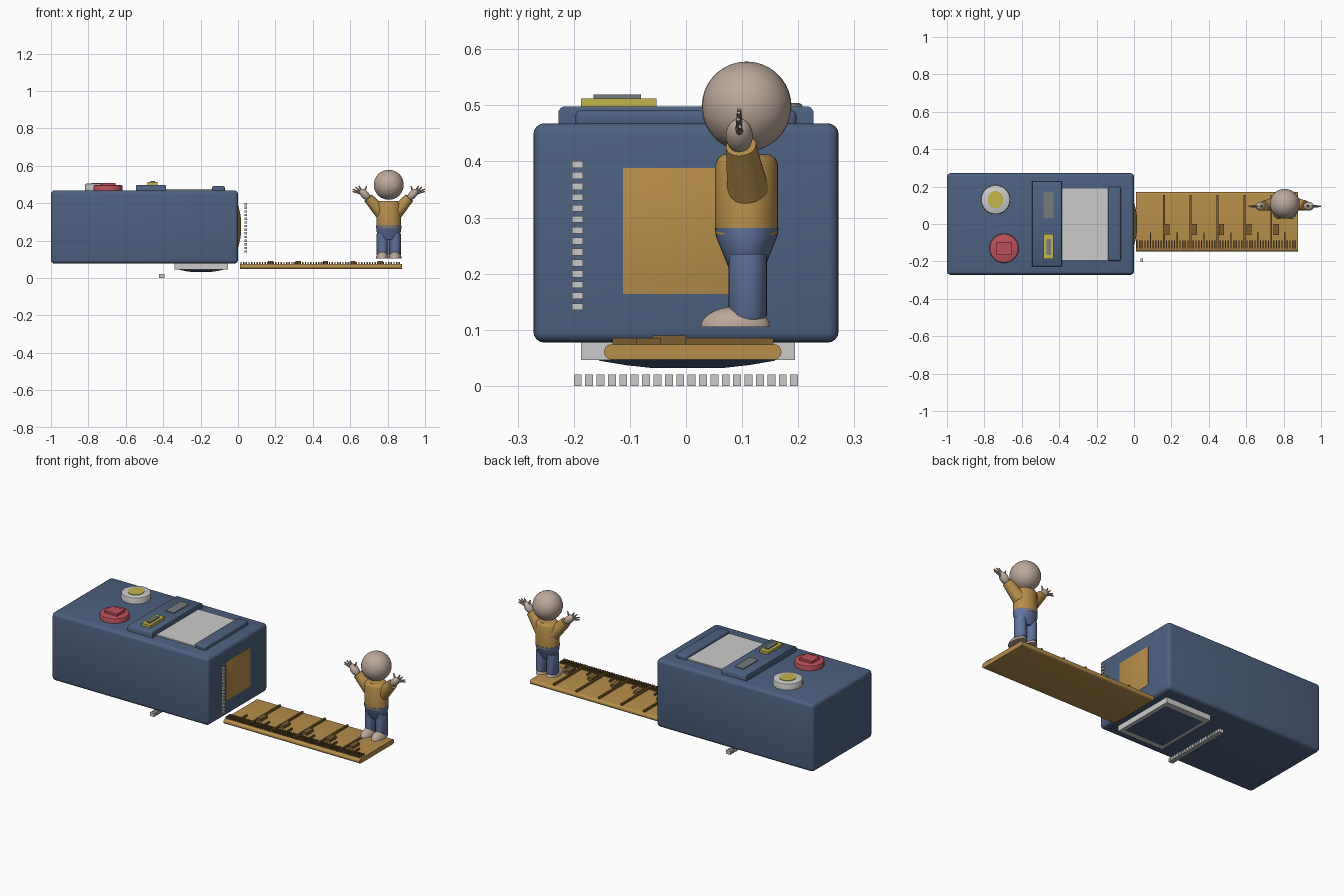
import bpy, bmesh, math
from mathutils import Vector, Matrix

if "Cube" in bpy.data.objects:
    bpy.data.objects.remove(bpy.data.objects["Cube"])

def material(name, rgb):
    m = bpy.data.materials.new(name)
    m.diffuse_color = (*rgb, 1)
    m.use_nodes = True
    m.node_tree.nodes["Principled BSDF"].inputs["Base Color"].default_value = m.diffuse_color
    return m

BLUE = material("casing_blue", (0.075, 0.12, 0.22))
WOOD = material("amber", (0.48, 0.27, 0.07))
DARK = material("dark_amber", (0.20, 0.11, 0.03))
RED = material("red", (0.50, 0.08, 0.10))
YELLOW = material("yellow", (0.55, 0.47, 0.07))
SKIN = material("skin", (0.50, 0.39, 0.32))
JEANS = material("trouser_blue", (0.12, 0.17, 0.34))
SLATE = material("slate", (0.18, 0.20, 0.22))
GREY = None

def finish(name, bm, mat, smooth=True):
    bmesh.ops.recalc_face_normals(bm, faces=bm.faces)
    me = bpy.data.meshes.new(name)
    bm.to_mesh(me)
    bm.free()
    ob = bpy.data.objects.new(name, me)
    bpy.context.collection.objects.link(ob)
    if mat:
        me.materials.append(mat)
    if smooth:
        bpy.ops.object.select_all(action='DESELECT')
        ob.select_set(True)
        bpy.context.view_layer.objects.active = ob
        bpy.ops.object.shade_smooth_by_angle(angle=math.radians(35))
    return ob

def add_box(bm, lo, hi):
    lo, hi = Vector(lo), Vector(hi)
    m = Matrix.Translation((lo + hi) / 2) @ Matrix.Diagonal((*(hi - lo), 1))
    bmesh.ops.create_cube(bm, size=1, matrix=m)

def box(name, lo, hi, mat, bevel=0, segs=4, axis=None):
    """Box with rounded edges; axis limits rounding to edges along that axis."""
    bm = bmesh.new()
    add_box(bm, lo, hi)
    if bevel:
        edges = [e for e in bm.edges if axis is None or
                 abs(e.verts[0].co[axis] - e.verts[1].co[axis]) > 1e-5]
        bmesh.ops.bevel(bm, geom=edges, offset=bevel, segments=segs,
                        profile=0.5, affect='EDGES')
    return finish(name, bm, mat)

def loft(name, centre, rings, mat, n=32):
    """Stack of elliptical rings (z, rx, ry), capped."""
    bm = bmesh.new()
    loops = [[bm.verts.new((centre[0] + rx * math.cos(2 * math.pi * i / n),
                            centre[1] + ry * math.sin(2 * math.pi * i / n), z))
              for i in range(n)] for z, rx, ry in rings]
    for a, b in zip(loops, loops[1:]):
        for i in range(n):
            j = (i + 1) % n
            bm.faces.new((a[i], a[j], b[j], b[i]))
    bm.faces.new(loops[0])
    bm.faces.new(loops[-1])
    return finish(name, bm, mat)

def pillow(name, origin, u, v, w, levels, mat):
    """Square dome: levels are (scale, height) pairs along w."""
    bm = bmesh.new()
    o, u, v, w = map(Vector, (origin, u, v, w))
    loops = [[bm.verts.new(o + u * s * a + v * s * b + w * h)
              for a, b in ((-1, -1), (1, -1), (1, 1), (-1, 1))] for s, h in levels]
    for a, b in zip(loops, loops[1:]):
        for i in range(4):
            j = (i + 1) % 4
            bm.faces.new((a[i], a[j], b[j], b[i]))
    bm.faces.new(loops[0])
    bm.faces.new(loops[-1])
    return finish(name, bm, mat)

def ellipsoid(name, c, r, mat, rot=None):
    bm = bmesh.new()
    m = Matrix.Translation(c) @ (rot or Matrix()) @ Matrix.Diagonal((*r, 1))
    bmesh.ops.create_uvsphere(bm, u_segments=32, v_segments=18, radius=1, matrix=m)
    return finish(name, bm, mat)

def add_rod(bm, p, q, r1, r2, n=24):
    p, q = Vector(p), Vector(q)
    rot = (q - p).to_track_quat('Z', 'Y').to_matrix().to_4x4()
    bmesh.ops.create_cone(bm, cap_ends=True, segments=n, radius1=r1, radius2=r2,
                          depth=(q - p).length, matrix=Matrix.Translation((p + q) / 2) @ rot)

# Casing with bulged sensor window
box("casing", (-1, -0.272, 0.077), (0, 0.272, 0.468), BLUE, 0.02)
pillow("sensor_window", (0, 0, 0.276), (0, 0.112, 0), (0, 0, 0.112), (1, 0, 0),
       [(1, -0.005), (1, 0.001), (0.8, 0.007), (0.6, 0.012), (0.35, 0.016), (0.05, 0.017)], WOOD)

# Display and the two raised bars beside it
box("display", (-0.39, -0.193, 0.46), (-0.135, 0.19, 0.475), GREY)
pillow("button_bar", (-0.465, 0, 0.46), (0.08, 0, 0), (0, 0.227, 0), (0, 0, 1),
       [(1, 0), (1, 0.03), (0.985, 0.035), (0.965, 0.0375)], BLUE)
box("display_bar", (-0.14, -0.197, 0.46), (-0.07, 0.197, 0.491), BLUE, 0.01)

# Rectangular keys
box("start_key", (-0.485, -0.187, 0.49), (-0.43, -0.053, 0.512), YELLOW)
box("start_key_pad", (-0.468, -0.165, 0.51), (-0.445, -0.08, 0.519), SLATE)
box("mode_key", (-0.485, 0.032, 0.49), (-0.43, 0.17, 0.502), SLATE)

# Round keys with plain raised pads
for name, c, r, top, mat in (("clear_key", (-0.74, 0.13), 0.078, 0.504, GREY),
                             ("enter_key", (-0.695, -0.13), 0.078, 0.496, RED)):
    loft(name, c, [(0.46, r, r), (top - 0.006, r, r), (top - 0.002, r - 0.002, r - 0.002),
                   (top, r - 0.006, r - 0.006)], mat, 48)
loft("clear_key_pad", (-0.74, 0.13), [(0.50, 0.042, 0.046), (0.507, 0.042, 0.046)], YELLOW)
box("enter_key_pad", (-0.735, -0.165, 0.49), (-0.655, -0.095, 0.509), RED)

# Underside window frame and lens
box("underside_frame", (-0.34, -0.187, 0.046), (-0.053, 0.194, 0.09), GREY)
pillow("underside_lens", (-0.197, 0.002, 0.046), (0.122, 0, 0), (0, 0.157, 0), (0, 0, -1),
       [(1, -0.01), (1, 0.001), (0.7, 0.009), (0.38, 0.0145)], BLUE)

# Plain dashes marking the end face and the underside
bm = bmesh.new()
for i in range(14):
    z = 0.135 + i * 0.0195
    add_box(bm, (0.036, -0.203, z), (0.048, -0.184, z + 0.012))
finish("end_face_dashes", bm, GREY, False)
bm = bmesh.new()
for i in range(20):
    y = -0.2 + i * 0.0203
    add_box(bm, (-0.422, y, 0.0), (-0.394, y + 0.014, 0.02))
finish("underside_dashes", bm, GREY, False)

# Ruler board with rounded long edges
box("ruler", (0.01, -0.146, 0.047), (0.876, 0.17, 0.074), WOOD, 0.0133, 5, axis=0)

# Ruler ticks: ten per division, longer at halves and full divisions
bm = bmesh.new()
for i in range(60):
    x = 0.016 + i * 0.01435
    end, w = -0.088, 0.0035
    if i and i % 10 == 0:
        end, w = 0.156, 0.005
    elif i % 10 == 5:
        end = -0.045
    add_box(bm, (x - w, -0.131, 0.07), (x + w, end, 0.085))
finish("ruler_ticks", bm, DARK, False)
bm = bmesh.new()
for i in range(5):
    x = 0.175 + i * 0.1465
    add_box(bm, (x - 0.014, -0.06, 0.07), (x + 0.014, 0.0, 0.09))
finish("division_pads", bm, DARK, False)

# Figure: head, torso, hips
FX, FY = 0.806, 0.108
ellipsoid("head", (FX, FY, 0.498), (0.08, 0.08, 0.08), SKIN)
loft("torso", (FX, FY), [(0.27, 0.066, 0.056), (0.29, 0.066, 0.056), (0.395, 0.064, 0.056),
                         (0.405, 0.058, 0.052), (0.412, 0.045, 0.043)], WOOD)
loft("hips", (FX, FY), [(0.205, 0.035, 0.03), (0.22, 0.054, 0.036), (0.245, 0.064, 0.046),
                        (0.265, 0.067, 0.054), (0.281, 0.067, 0.057)], JEANS)

for side, s in (("left", -1), ("right", 1)):
    # Leg and flat-soled shoe
    x = FX + s * 0.034
    loft(side + "_leg", (x, FY + 0.002), [(0.113, 0.025, 0.025), (0.125, 0.032, 0.034),
                                          (0.235, 0.032, 0.034)], JEANS)
    loft(side + "_foot", (x, 0.088), [(0.105 + 0.036 * math.sin(a * math.pi / 16),
                                       0.034 * math.cos(a * math.pi / 16),
                                       0.062 * math.cos(a * math.pi / 16)) for a in range(8)], SKIN)
    # Raised sleeve
    P = lambda dx, y, z: Vector((FX + s * dx, y, z))
    bm = bmesh.new()
    add_rod(bm, P(0.040, 0.110, 0.350), P(0.110, 0.098, 0.428), 0.037, 0.027)
    finish(side + "_sleeve", bm, WOOD)
    ellipsoid(side + "_shoulder", P(0.040, 0.110, 0.355), (0.036, 0.037, 0.036), WOOD)
    # Palm and fanned fingers
    ellipsoid(side + "_palm", P(0.128, 0.095, 0.446), (0.021, 0.024, 0.036), SKIN,
              Matrix.Rotation(s * math.radians(42), 4, 'Y'))
    bm = bmesh.new()
    for dx, y, z in ((0.194, 0.096, 0.462), (0.193, 0.093, 0.475), (0.178, 0.094, 0.487),
                     (0.160, 0.094, 0.493), (0.118, 0.096, 0.492)):
        add_rod(bm, P(0.135, 0.095, 0.45), P(dx, y, z), 0.008, 0.003, 10)
    finish(side + "_fingers", bm, SKIN)
